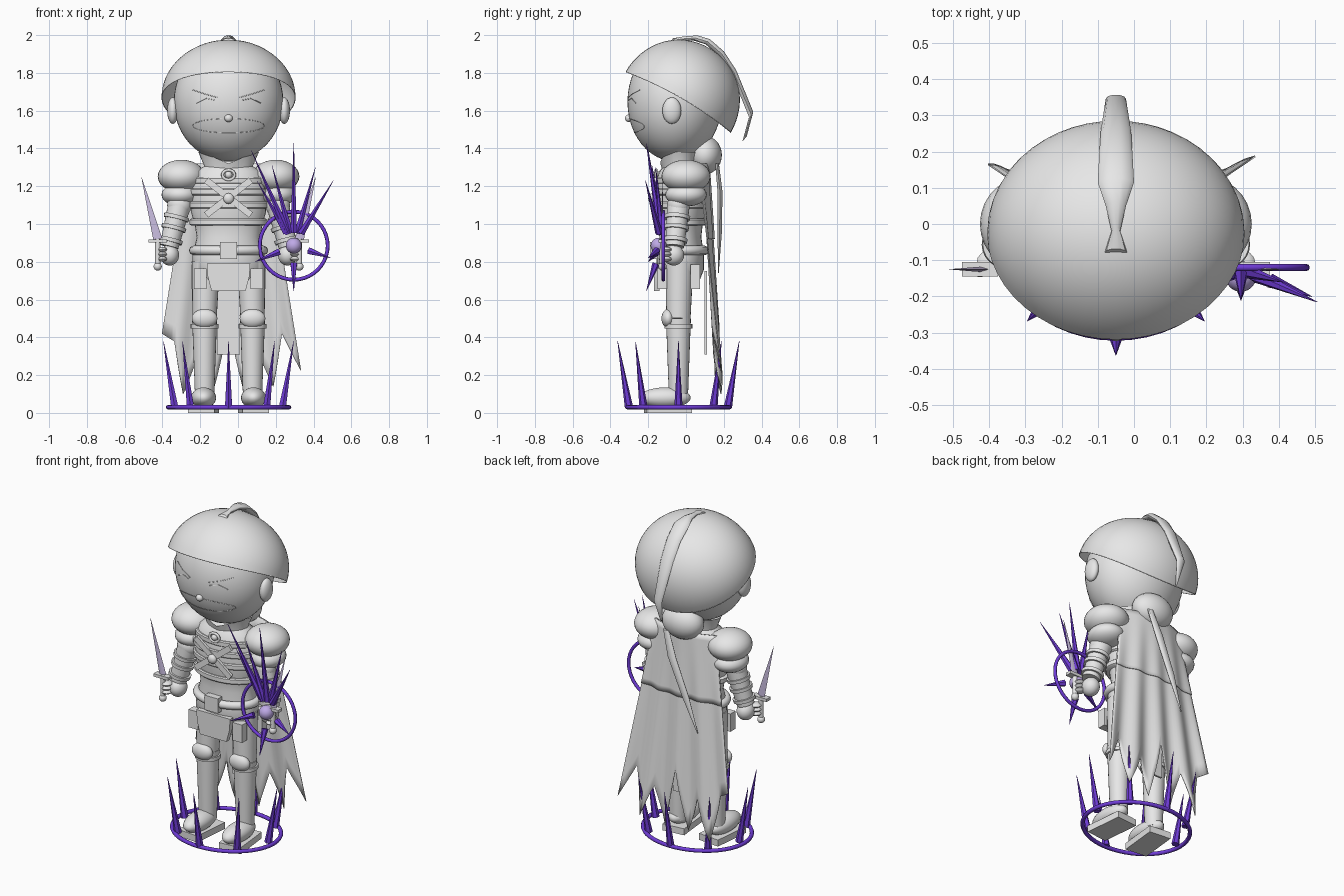
import bpy, bmesh, math
from mathutils import Vector, Matrix

old = bpy.data.objects.get("Cube")
if old:
    bpy.data.objects.remove(old)

CX = -0.05  # body centre line


def material(name, rgb):
    m = bpy.data.materials.new(name)
    m.use_nodes = True
    m.diffuse_color = (*rgb, 1)
    m.node_tree.nodes["Principled BSDF"].inputs["Base Color"].default_value = (*rgb, 1)
    return m


GREY = material("light grey", (0.8, 0.8, 0.8))
PURPLE = material("vivid purple", (0.16, 0.045, 0.68))
LILAC = material("pale lilac", (0.52, 0.4, 0.8))
BLADE = material("lilac steel", (0.6, 0.52, 0.76))


def finish(name, bm, mat=GREY):
    me = bpy.data.meshes.new(name)
    bmesh.ops.recalc_face_normals(bm, faces=bm.faces)
    bm.to_mesh(me)
    bm.free()
    me.materials.append(mat)
    ob = bpy.data.objects.new(name, me)
    bpy.context.collection.objects.link(ob)
    return ob


def ball(name, loc, radii, mat=GREY, segs=28):
    bm = bmesh.new()
    bmesh.ops.create_uvsphere(bm, u_segments=segs, v_segments=segs // 2, radius=1,
                              matrix=Matrix.Translation(loc) @ Matrix.Diagonal((*radii, 1)))
    return finish(name, bm, mat)


def box(name, loc, size, rot=0, axis='Y'):
    bm = bmesh.new()
    bmesh.ops.create_cube(bm, size=1, matrix=Matrix.Translation(loc)
                          @ Matrix.Rotation(rot, 4, axis) @ Matrix.Diagonal((*size, 1)))
    return finish(name, bm)


def rod(name, a, b, r1, r2, mat=GREY, segs=24, flat=1):
    """Tapered rod from a to b, optionally flattened front to back."""
    a, b = Vector(a), Vector(b)
    z = (b - a).normalized()
    x = Vector((0, 1, 0)).cross(z).normalized()
    y = z.cross(x)
    turn = Matrix((x, y, z)).transposed().to_4x4()
    bm = bmesh.new()
    bmesh.ops.create_cone(bm, cap_ends=True, segments=segs, radius1=r1, radius2=r2,
                          depth=(b - a).length,
                          matrix=Matrix.Translation((a + b) / 2) @ turn @ Matrix.Diagonal((1, flat, 1, 1)))
    return finish(name, bm, mat)


def tube(name, pts, r, mat=GREY, closed=False):
    cu = bpy.data.curves.new(name, 'CURVE')
    cu.dimensions = '3D'
    cu.bevel_depth = r
    cu.bevel_resolution = 2
    sp = cu.splines.new('POLY')
    sp.points.add(len(pts) - 1)
    for p, co in zip(sp.points, pts):
        p.co = (*co, 1)
    sp.use_cyclic_u = closed
    cu.materials.append(mat)
    ob = bpy.data.objects.new(name, cu)
    bpy.context.collection.objects.link(ob)
    return ob


def oval(n, fn):
    return [fn(math.cos(t), math.sin(t)) for t in (2 * math.pi * i / n for i in range(n))]


def loft(name, rings, cap=True):
    """Skin a list of closed rings."""
    bm = bmesh.new()
    rows = [[bm.verts.new(p) for p in ring] for ring in rings]
    n = len(rows[0])
    for r, q in zip(rows, rows[1:]):
        for i in range(n):
            bm.faces.new((r[i], r[(i + 1) % n], q[(i + 1) % n], q[i]))
    if cap:
        bm.faces.new(rows[0])
        bm.faces.new(rows[-1])
    return finish(name, bm)


def lathe(name, profile, cap=True):
    return loft(name, [oval(32, lambda c, s: (CX + r * c, -0.03 + 0.66 * r * s, z))
                       for z, r in profile], cap)


# Head, ears, nose and drawn face
HEAD, HR = Vector((CX, -0.06, 1.647)), Vector((0.29, 0.25, 0.315))
ball("head", HEAD, HR, segs=48)


def on_face(x, z):
    d = 1 - (x / HR.x) ** 2 - ((z - HEAD.z) / HR.z) ** 2
    return (CX + x, HEAD.y - 0.002 - HR.y * math.sqrt(max(d, 0)), z)


ball("nose", (CX, -0.303, 1.56), (0.022, 0.02, 0.02))
tube("mouth_line", oval(40, lambda c, s: on_face(0.19 * c, 1.52 + 0.038 * s)), 0.0015, closed=True)
for s in (-1, 1):
    ball("ear", (CX + s * 0.295, -0.075, 1.6), (0.03, 0.05, 0.07))
    tube("brow", [on_face(s * x, z) for x, z in ((0.19, 1.71), (0.13, 1.69), (0.06, 1.67))], 0.002)
    tube("closed_eye", [on_face(s * x, z) for x, z in ((0.17, 1.64), (0.12, 1.665), (0.07, 1.655))], 0.002)

# Tilted half dome of hair, its rim arched up at the sides
bm = bmesh.new()
bmesh.ops.create_uvsphere(bm, u_segments=48, v_segments=32, radius=1)
bmesh.ops.bisect_plane(bm, geom=bm.verts[:] + bm.edges[:] + bm.faces[:], plane_co=(0, 0, 0),
                       plane_no=(0, 0, 1), clear_inner=True)
for v in bm.verts:
    v.co.z += 0.08 * (1 - v.co.y ** 2) * (1 - v.co.z)
bm.transform(Matrix.Translation((CX, -0.04, 1.647)) @ Matrix.Rotation(math.radians(-30), 4, 'X')
             @ Matrix.Diagonal((0.355, 0.322, 0.328, 1)))
dome = finish("hair_dome", bm)
dome.modifiers.new("thickness", 'SOLIDIFY').thickness = 0.004

# Ribbon over the crown: y, z, half width
crown = [(-0.08, 1.97, 0.032), (-0.02, 1.98, 0.012), (0.05, 1.985, 0.028), (0.115, 1.965, 0.05),
         (0.19, 1.9, 0.046), (0.255, 1.8, 0.042), (0.345, 1.58, 0.028), (0.31, 1.45, 0.006)]
loft("crown_ribbon", [oval(10, lambda c, s: (CX + w * c, y + 0.012 * s, z + 0.014 * s))
                      for y, z, w in crown])
ball("hair_bun", (CX, 0.1, 1.365), (0.13, 0.09, 0.102))
tail = [(0.02, 0.165, 1.32, 0.02), (-0.03, 0.18, 1.17, 0.028), (-0.12, 0.178, 0.95, 0.024), (-0.2, 0.172, 0.74, 0.003)]
loft("hair_tail", [oval(10, lambda c, s: (x + w * c, y + 0.5 * w * s, z)) for x, y, z, w in tail])

# Torso, bands, collar
lathe("torso", [(0.66, 0.13), (0.76, 0.19), (0.84, 0.19), (0.93, 0.168), (1.0, 0.18), (1.06, 0.198),
                (1.2, 0.2), (1.28, 0.17), (1.33, 0.09), (1.4, 0.08)])
for z, r in ((1.01, 0.206), (1.1, 0.212), (1.17, 0.214), (1.23, 0.2)):
    lathe("chest_band", [(z - 0.018, r - 0.008), (z - 0.012, r), (z + 0.012, r), (z + 0.018, r - 0.008)])
tube("belt", oval(40, lambda c, s: (CX + 0.185 * c, -0.03 + 0.13 * s, 0.86)), 0.025, closed=True)
collar = lathe("collar", [(1.27, 0.13), (1.31, 0.13), (1.38, 0.16)], cap=False)
for v in collar.data.vertices:
    if v.co.z > 1.3 and v.co.y < -0.05:
        v.co.z -= 0.06 * (1 - min(1, abs(v.co.x - CX) / 0.14))
for s in (-1, 1):
    box("chest_strap", (CX, -0.168, 1.14), (0.3, 0.016, 0.035), s * 0.66)
ball("chest_knob", (CX, -0.18, 1.135), (0.028, 0.02, 0.028))
ball("collar_gem", (CX, -0.155, 1.26), (0.02, 0.02, 0.02))
tube("gem_ring", oval(20, lambda c, s: (CX + 0.032 * c, -0.158, 1.26 + 0.026 * s)), 0.008, closed=True)

# Belt buckle, hip plates and pouches
box("buckle", (CX, -0.17, 0.86), (0.09, 0.04, 0.09))
loft("hip_plate", [[(CX + w * a, -0.155 + 0.015 * b, z) for a, b in ((-1, -1), (1, -1), (1, 1), (-1, 1))]
                   for z, w in ((0.645, 0.09), (0.72, 0.11), (0.79, 0.115))])
box("back_cloth", (CX, 0.105, 0.53), (0.12, 0.012, 0.44))
for s in (-1, 1):
    box("front_pouch", (CX + s * 0.15, -0.125, 0.71), (0.065, 0.05, 0.11))
    box("rear_pouch", (CX + s * 0.165, 0.05, 0.72), (0.06, 0.05, 0.13))

for s in (-1, 1):
    def at(x, y, z):
        return (CX + s * x, y, z)

    # Legs and boots
    rod("thigh", at(0.127, -0.04, 0.5), at(0.12, -0.035, 0.8), 0.064, 0.075)
    rod("shin", at(0.127, -0.04, 0.07), at(0.127, -0.04, 0.5), 0.05, 0.066)
    ball("knee_pad", at(0.127, -0.095, 0.5), (0.068, 0.035, 0.05))
    rod("knee_ring", at(0.127, -0.04, 0.448), at(0.127, -0.04, 0.47), 0.074, 0.074)
    ball("boot", at(0.132, -0.11, 0.08), (0.066, 0.135, 0.055))
    box("sole", at(0.132, -0.095, 0.02), (0.14, 0.24, 0.04), s * 0.1, 'Z')

    # Shoulders and arms
    ball("shoulder_cap", at(0.25, 0, 1.252), (0.125, 0.13, 0.088))
    ball("shoulder_under", at(0.255, 0, 1.155), (0.1, 0.11, 0.062))
    elbow, wrist = Vector(at(0.26, -0.04, 1.1)), Vector(at(0.315, -0.06, 0.88))
    ball("elbow", elbow, (0.065, 0.06, 0.065))
    rod("forearm", elbow, wrist, 0.06, 0.05)
    for t in (0.3, 0.55, 0.85):
        p = elbow.lerp(wrist, t)
        step = (wrist - elbow) * 0.045
        rod("arm_band", p - step, p + step, 0.07 - 0.006 * t, 0.068 - 0.006 * t)
    ball("hand", at(0.312, -0.065, 0.835), (0.05, 0.055, 0.055))
    for z in (0.815, 0.84, 0.865):
        ball("finger", at(0.355, -0.11, z), (0.03, 0.035, 0.014), segs=12)

    # Daggers
    rod("dagger_grip", at(0.375, -0.125, 0.78), at(0.375, -0.125, 0.92), 0.014, 0.014, segs=12)
    ball("dagger_pommel", at(0.375, -0.125, 0.775), (0.022, 0.022, 0.022), segs=16)
    box("dagger_guard", at(0.375, -0.125, 0.91), (0.1, 0.04, 0.018))
    rod("dagger_blade", at(0.375, -0.125, 0.92), at(0.46, -0.125, 1.245), 0.024, 0.001, BLADE, 4, 0.3)

# Ragged cape in two layers
HEM = [0.42, 0.38, 0.1, 0.34, 0.12, 0.48, 0.12, 0.34, 0.14, 0.42, 0.22]


def cape(name, out, hem):
    bm = bmesh.new()
    rows = []
    for i in range(41):
        k = min(i // 4, 9)
        low = hem[k] + (hem[k + 1] - hem[k]) * (i / 4 - k)
        u = i / 20 - 1
        row = []
        for j in range(13):
            z = 1.32 + (low - 1.32) * j / 12
            t = (1.32 - z) / 1.2
            y = 0.12 + out + 0.06 * t - 0.05 * u * u * (1 - t) + 0.02 * t * math.cos(u * 4 * math.pi)
            row.append(bm.verts.new((CX + u * (0.21 + 0.19 * t), y, z)))
        rows.append(row)
    for a, b in zip(rows, rows[1:]):
        for j in range(12):
            bm.faces.new((a[j], b[j], b[j + 1], a[j + 1]))
    finish(name, bm).modifiers.new("thickness", 'SOLIDIFY').thickness = 0.005


cape("cape", 0, HEM)
cape("cape_mantle", 0.006, [0.92] * 11)

# Ground circle with spikes
tube("ground_ring", oval(48, lambda c, s: (CX + 0.32 * c, -0.04 + 0.27 * s, 0.03)), 0.012, PURPLE, True)
for c, s in oval(8, lambda c, s: (c, s)):
    rod("ground_spike", (CX + 0.285 * c, -0.04 + 0.262 * s, 0.03),
        (CX + 0.345 * c, -0.04 + 0.322 * s, 0.38), 0.022, 0.001, PURPLE, 6)

# Orb with its ring and spikes: each spike has a tip and a starting distance
ORB = Vector((0.295, -0.125, 0.885))
ball("orb", ORB + Vector((0, -0.02, 0)), (0.042, 0.042, 0.042), LILAC)
tube("orb_ring", oval(40, lambda c, s: (ORB.x + 0.18 * c, -0.12, ORB.z + 0.18 * s)), 0.01, PURPLE, True)
tips = [((0.295, -0.21, 1.43), 0.07), ((0.41, -0.16, 1.3), 0.07), ((0.505, -0.215, 1.23), 0.08),
        ((0.07, -0.2, 1.39), 0.07), ((0.1, -0.16, 1.23), 0.08), ((0.18, -0.18, 1.31), 0.07),
        ((0.295, -0.21, 0.645), 0.1), ((0.09, -0.2, 0.8), 0.09), ((0.49, -0.2, 0.82), 0.09)]
for tip, gap in tips:
    way = (Vector(tip) - ORB).normalized()
    rod("orb_spike", ORB + way * gap, tip, 0.02, 0.001, PURPLE, 6)

# Smooth shading with sharp edges kept
bpy.ops.object.select_all(action='DESELECT')
for ob in bpy.context.scene.objects:
    if ob.type == 'MESH':
        ob.select_set(True)
        bpy.context.view_layer.objects.active = ob
bpy.ops.object.shade_smooth_by_angle(angle=math.radians(38))
